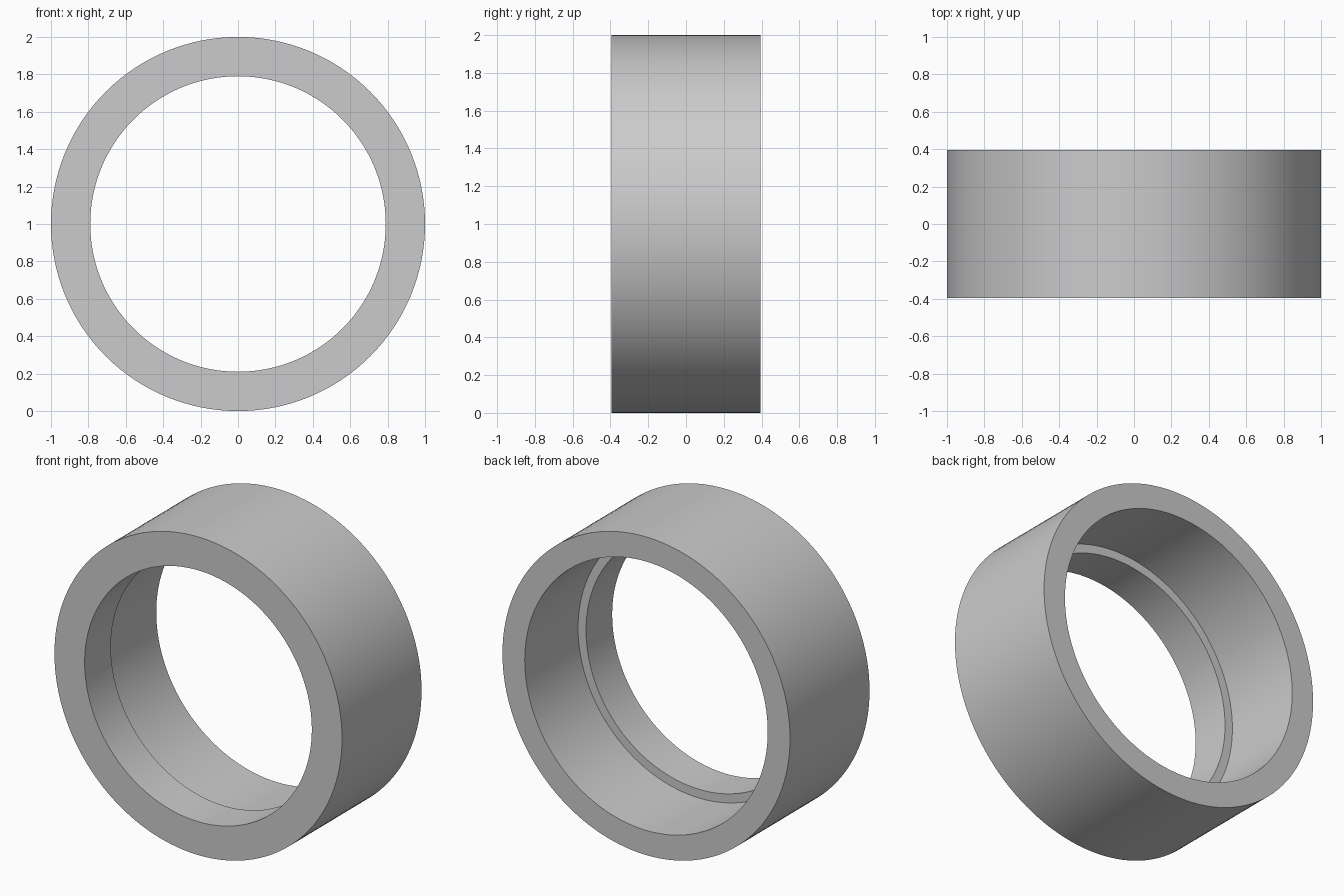
import bpy, bmesh, math
from mathutils import Vector

cube = bpy.data.objects.get("Cube")
if cube:
    bpy.data.objects.remove(cube, do_unlink=True)

SEGMENTS = 128
OUTER, LIP_BORE, MAIN_BORE = 1.0, 0.79, 0.845
HALF_DEPTH = 0.395
STEP_Y = -0.135  # where the narrow front lip meets the wider rear bore

grey = bpy.data.materials.new("light grey")
grey.use_nodes = True
colour = (0.6, 0.6, 0.6, 1.0)
grey.diffuse_color = colour
grey.node_tree.nodes["Principled BSDF"].inputs["Base Color"].default_value = colour

# Ring cross-section as (radius, y)
profile = [
    (OUTER, -HALF_DEPTH),
    (OUTER, HALF_DEPTH),
    (MAIN_BORE, HALF_DEPTH),
    (MAIN_BORE, STEP_Y),
    (LIP_BORE, STEP_Y),
    (LIP_BORE, -HALF_DEPTH),
]

# Revolve the cross-section around the y axis
bm = bmesh.new()
verts = [bm.verts.new((r, y, 0)) for r, y in profile]
edges = [bm.edges.new((v, verts[(i + 1) % len(verts)])) for i, v in enumerate(verts)]
bmesh.ops.spin(bm, geom=verts + edges, cent=Vector(), axis=Vector((0, 1, 0)),
               angle=math.tau, steps=SEGMENTS, use_merge=False)
bmesh.ops.remove_doubles(bm, verts=bm.verts, dist=0.0001)
bmesh.ops.recalc_face_normals(bm, faces=bm.faces)
bmesh.ops.translate(bm, verts=bm.verts, vec=(0, 0, OUTER))

mesh = bpy.data.meshes.new("stepped_ring")
bm.to_mesh(mesh)
bm.free()
mesh.materials.append(grey)
ring = bpy.data.objects.new("stepped_ring", mesh)
bpy.context.collection.objects.link(ring)

# Smooth round walls, crisp rims
bpy.ops.object.select_all(action="DESELECT")
ring.select_set(True)
bpy.context.view_layer.objects.active = ring
bpy.ops.object.shade_smooth_by_angle(angle=math.radians(30))
